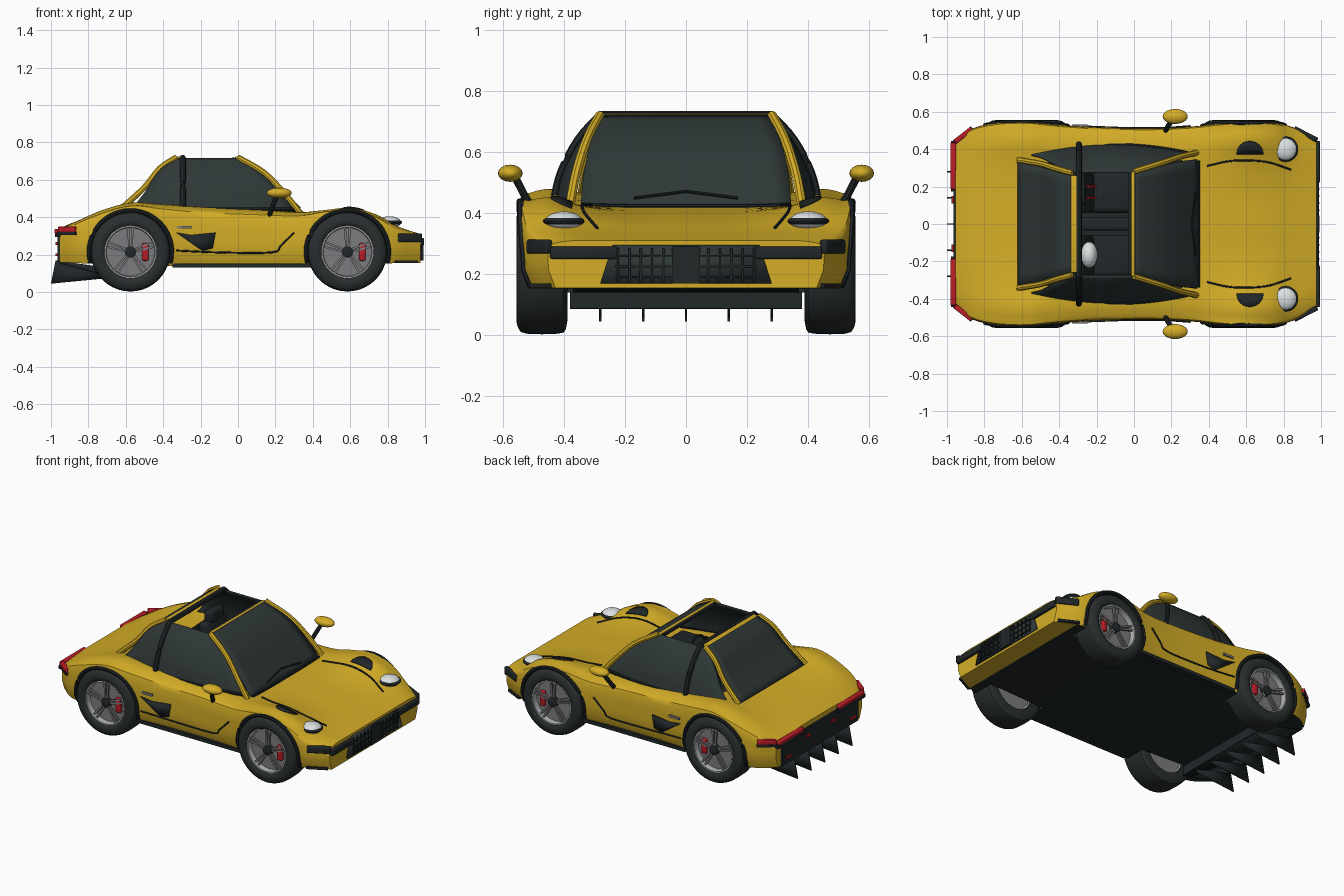
import bpy, bmesh
from math import sin, cos, pi, radians
from mathutils import Vector, Matrix

if "Cube" in bpy.data.objects:
    bpy.data.objects.remove(bpy.data.objects["Cube"])
scene = bpy.context.collection
made = []


def material(name, *rgb):
    m = bpy.data.materials.new(name)
    m.use_nodes = True
    m.diffuse_color = (*rgb, 1)
    node = next(n for n in m.node_tree.nodes if n.type == "BSDF_PRINCIPLED")
    node.inputs["Base Color"].default_value = (*rgb, 1)
    return m


yellow = material("yellow paint", .66, .42, .02)
black = material("black trim", .015, .02, .022)
glass = material("dark glass", .028, .038, .038)
rubber = material("tyre rubber", .022, .027, .028)
grey = material("wheel grey", .2, .2, .21)
silver = material("silver", .45, .46, .47)
white = material("lamp white", .72, .75, .76)
red = material("red", .5, .012, .02)


def finish(name, bm, *mats):
    bmesh.ops.recalc_face_normals(bm, faces=bm.faces)
    me = bpy.data.meshes.new(name)
    bm.to_mesh(me)
    bm.free()
    ob = bpy.data.objects.new(name, me)
    scene.objects.link(ob)
    for m in mats:
        me.materials.append(m)
    made.append(ob)
    return ob


def spline(points, steps=4):
    p = [Vector(q) for q in points]
    p = [p[0] * 2 - p[1]] + p + [p[-1] * 2 - p[-2]]
    out = []
    for a, b, c, d in zip(p, p[1:], p[2:], p[3:]):
        for i in range(steps):
            t = i / steps
            out.append((b * 2 + (c - a) * t + (a * 2 - b * 5 + c * 4 - d) * t * t
                        + (b * 3 - a - c * 3 + d) * t ** 3) / 2)
    return out + [p[-2]]


def loft(name, rows, *mats, ring=False, caps=False, thick=0):
    bm = bmesh.new()
    vs = [[bm.verts.new(p) for p in row] for row in rows]
    n = len(rows[0])
    for a, b in zip(vs, vs[1:]):
        for i in range(n if ring else n - 1):
            j = (i + 1) % n
            bm.faces.new((a[i], a[j], b[j], b[i]))
    if caps:
        bm.faces.new(vs[0])
        bm.faces.new(vs[-1])
    ob = finish(name, bm, *mats)
    if thick:
        mod = ob.modifiers.new("thickness", "SOLIDIFY")
        mod.thickness, mod.offset = thick, 0
    return ob


def tube(name, path, r, mat, sides=8):
    path, rows = [Vector(p) for p in path], []
    for i, p in enumerate(path):
        d = (path[min(i + 1, len(path) - 1)] - path[max(i - 1, 0)]).normalized()
        u = d.cross(Vector((0, 0, 1)) if abs(d.z) < .9 else Vector((1, 0, 0))).normalized()
        v = d.cross(u)
        rows.append([p + u * r * cos(k * 2 * pi / sides) + v * r * sin(k * 2 * pi / sides) for k in range(sides)])
    return loft(name, rows, mat, ring=True, caps=True)


def box(name, loc, size, mat, turn=0, axis="Z", bevel=0):
    bm = bmesh.new()
    m = Matrix.Translation(loc) @ Matrix.Rotation(turn, 4, axis) @ Matrix.Diagonal((*size, 1))
    bmesh.ops.create_cube(bm, size=1, matrix=m)
    if bevel:
        bmesh.ops.bevel(bm, geom=bm.edges[:], offset=bevel, segments=3, profile=.5, affect="EDGES")
    return finish(name, bm, mat)


def ball(name, loc, radii, mat):
    bm = bmesh.new()
    bmesh.ops.create_uvsphere(bm, u_segments=24, v_segments=14, radius=1,
                              matrix=Matrix.Translation(loc) @ Matrix.Diagonal((*radii, 1)))
    return finish(name, bm, mat)


def lathe(name, profile, x, z, s, *mats, n=40, caps=False):
    rows = [[(x + r * cos(k * 2 * pi / n), s * y, z + r * sin(k * 2 * pi / n)) for k in range(n)] for r, y in profile]
    return loft(name, rows, *mats, ring=True, caps=caps)


def plate(name, pts, mat, thick=.008):
    bm = bmesh.new()
    bm.faces.new([bm.verts.new(p) for p in pts])
    ob = finish(name, bm, mat)
    mod = ob.modifiers.new("thickness", "SOLIDIFY")
    mod.thickness, mod.offset = thick, 0
    return ob


# Body shell: x, half width, bottom, shoulder, fender crest, centre
stations = [(-.955, .44, .16, .3, .33, .34), (-.86, .51, .155, .35, .38, .38), (-.72, .54, .15, .4, .44, .42),
            (-.57, .545, .145, .435, .478, .45), (-.42, .53, .14, .42, .47, .455), (-.2, .515, .14, .4, .455, .45),
            (.1, .51, .14, .39, .44, .44), (.32, .52, .14, .385, .427, .42), (.45, .535, .14, .405, .437, .41),
            (.6, .545, .145, .42, .45, .395), (.74, .54, .15, .38, .415, .37), (.85, .515, .155, .32, .353, .34),
            (.975, .45, .155, .285, .31, .31)]
rows = []
for x, w, zb, zs, zf, zc in spline(stations):
    half = [(0, zb), (.95, zb)] + [tuple(v) for v in spline(
        [(1, zb + .06), (1, zs), (.94, zs + .7 * (zf - zs)), (.8, zf), (.6, .4 * zf + .6 * zc), (.3, zc), (0, zc)], 3)]
    rows.append([(x, y * w, z) for y, z in half] + [(x, -y * w, z) for y, z in half[-2:0:-1]])
body = loft("body_shell", rows, yellow, black, ring=True, caps=True)
for f in body.data.polygons:
    c = f.center
    if c.z < .165 and f.normal.z < -.9 and c.x < .85:
        f.material_index = 1

# Wheel arches and cockpit are cut away
axles, hub_z, sides = (-.575, .585), .215, (1, -1)
cutters = [box("cockpit_cutter", (-.1, 0, .45), (.72, .68, .5), yellow)]
cutters += [lathe("arch_cutter", [(.214, .37), (.214, .7)], x, hub_z, s, yellow, caps=True) for x in axles for s in sides]
for c in cutters:
    c.data.materials.append(black)
    for f in c.data.polygons:
        f.material_index = 1
    mod = body.modifiers.new("cut", "BOOLEAN")
    mod.operation, mod.solver, mod.object = "DIFFERENCE", "EXACT", c
    bpy.context.view_layer.objects.active = body
    bpy.ops.object.modifier_apply(modifier=mod.name)
    made.remove(c)
    bpy.data.objects.remove(c)
bpy.context.view_layer.update()


def on_side(x, z, s, lift=.003):
    hit, p, *_ = body.ray_cast((x, 2 * s, z), (0, -s, 0))
    return Vector((x, (abs(p.y) if hit and p.y * s > .4 else .5) * s + lift * s, z))


def on_top(x, y, lift=.003):
    hit, p, *_ = body.ray_cast((x, y, 2), (0, 0, -1))
    return Vector((x, y, (p.z if hit else .4) + lift))


# Cabin profiles: x, half width, height from base to roof
front_edge = [tuple(v) for v in spline([(.335, .345, .42), (.25, .335, .525), (.14, .31, .638), (0, .275, .72)])]
rear_edge = [tuple(v) for v in spline([(-.62, .33, .45), (-.5, .31, .56), (-.42, .285, .66), (-.33, .26, .72)])]
span = [i / 6 - 1 for i in range(13)]
loft("windscreen", [[(x, y * k, z) for k in span] for x, y, z in front_edge], glass, thick=.008)
loft("rear_window", [[(x, y * k, z) for k in span] for x, y, z in rear_edge], glass, thick=.008)
# Side glass: rear x, front x, bulge, height, end tuck
side_rows = spline([(-.58, .31, .425, .43, .05), (-.5, .235, .4, .53, .045),
                    (-.43, .135, .345, .635, .025), (-.34, 0, .275, .715, 0)])
for s in sides:
    grid = [[((a + b) / 2 + (b - a) / 2 * k, s * (y - t * k * k), z) for k in span] for a, b, y, z, t in side_rows]
    loft("side_window", grid, glass, thick=.008)
    tube("window_sill", [Vector(p) + Vector((0, 0, .012)) for p in grid[0]], .009, black)
    tube("front_pillar", [(x, s * (y + .03 * (.74 - z) / .3 + .004), z) for x, y, z in front_edge], .016, yellow)
    tube("rear_pillar", [(x, s * (y + .012), z) for x, y, z in rear_edge], .016, yellow)
hoop = [(-.295, y + .006, z + .003) for _, _, y, z, _ in side_rows]
tube("roll_hoop", hoop + [(x, -y, z) for x, y, z in hoop[::-1]], .016, black)
box("rear_header", (-.31, 0, .715), (.055, .52, .02), yellow, bevel=.006)
box("front_header", (-.005, 0, .716), (.02, .56, .018), yellow, bevel=.005)
box("front_header_seal", (-.022, 0, .712), (.018, .54, .016), black)
tube("windscreen_seal", [on_top(.345, .34 * k) for k in span], .007, black)
tube("wiper", [on_top(.33, -.17, .03), on_top(.31, 0, .05), on_top(.33, .17, .03)], .005, black)

# Interior
box("dashboard", (.16, 0, .41), (.2, .66, .08), black, bevel=.02)
box("console", (-.1, 0, .26), (.5, .07, .14), black, bevel=.015)
for s in sides:
    box("seat_cushion", (-.12, .17 * s, .26), (.24, .22, .1), black, bevel=.025)
    box("seat_back", (-.27, .17 * s, .41), (.07, .22, .34), black, -.2, "Y", .025)
    for k in (-.03, .03):
        box("belt", (-.226, .17 * s + k, .44), (.012, .015, .2), red if s > 0 else black, -.2, "Y")
box("passenger_headrest", (-.29, .17, .6), (.06, .14, .08), black, bevel=.02)
ball("white_headrest", (-.24, -.165, .56), (.045, .07, .055), white)
tube("steering_wheel", [(.02 + .02 * sin(a), -.17 + .075 * cos(a), .45 + .07 * sin(a))
                        for a in [k * pi / 12 for k in range(25)]], .009, black)

# Wheels
tyre = [(.138, .5), (.14, .545), (.165, .555), (.195, .547), (.21, .522), (.21, .42), (.195, .393), (.14, .39), (.138, .42)]
for x in axles:
    for s in sides:
        lathe("tyre", spline(tyre, 2), x, hub_z, s, rubber)
        lathe("rim", [(.138, .41), (.142, .545), (.132, .545), (.128, .5)], x, hub_z, s, silver)
        lathe("brake_disc", [(.13, .42), (.13, .51)], x, hub_z, s, grey, caps=True)
        lathe("hub", [(.03, .5), (.03, .54), (.018, .546)], x, hub_z, s, black, n=20, caps=True)
        box("caliper", (x + .08, .515 * s, hub_z), (.035, .03, .095), red, bevel=.008)
        for k in range(5):
            a = k * 2 * pi / 5 + pi / 2
            for d in (-.12, .12):
                box("spoke", (x + .08 * cos(a + d), .528 * s, hub_z + .08 * sin(a + d)),
                    (.11, .012, .011), grey, -a - d / 2, "Y")
        arc = [radians(-15 + 210 * k / 28) for k in range(29)]
        tube("arch_lip", [on_side(x + .222 * cos(a), hub_z + .222 * sin(a), s, 0) for a in arc], .011, black)

# Side details, lamps, mirrors and hood details
for s in sides:
    tube("door_crease", [on_side(x, z, s) for x, z in
                         spline([(-.33, .222), (-.1, .212), (.18, .212), (.23, .25), (.3, .32)])], .005, black)
    plate("side_vent", [on_side(x, z, s) for x, z in
                        ((-.33, .318), (-.25, .305), (-.12, .318), (-.135, .235), (-.19, .22))], black)
    box("door_handle", on_side(-.285, .347, s), (.075, .012, .014), grey)
    box("sill", (.02, .49 * s, .143), (.74, .04, .022), black)
    tube("mirror_stalk", [(.165, .49 * s, .4), (.185, .53 * s, .46), (.21, .56 * s, .52)], .013, black)
    ball("mirror", (.22, .575 * s, .53), (.067, .04, .028), yellow)
    lamp = on_top(.81, .4 * s, 0)
    ball("headlamp_ring", lamp, (.068, .068, .02), black)
    ball("headlamp", lamp, (.061, .061, .032), white)
    tube("hood_line", [on_top(x, y * s) for x, y in
                       spline([(.39, .31), (.5, .335), (.6, .34), (.72, .33), (.84, .29)])], .005, black)
    dome = [pi * k / 12 for k in range(13)]
    loft("fender_vent", [[on_top(.62 + .072 * cos(a), s * (.373 + h * .07 * sin(a)), .004) for a in dome]
                         for h in (0, .5, 1)], black, thick=.006)
    box("nose_strip", (.981, .335 * s, .27), (.026, .22, .04), black, bevel=.006)
    box("nose_corner", (.918, .48 * s, .29), (.14, .026, .045), black, radians(-27 * s), bevel=.006)
    box("nose_lower_lip", (.9, .475 * s, .163), (.13, .02, .014), black, radians(-27 * s))
    box("tail_lamp", (-.966, .31 * s, .325), (.03, .25, .024), red, bevel=.005)
    box("tail_lamp_trim", (-.963, .31 * s, .304), (.032, .27, .02), black)
    box("tail_corner_lamp", (-.912, .475 * s, .335), (.115, .026, .03), red, radians(38 * s), bevel=.005)
    box("tail_corner_trim", (-.912, .475 * s, .314), (.12, .026, .016), black, radians(38 * s))
    box("reflector", (-.969, .13 * s, .26), (.012, .04, .015), red)
    box("fog_lamp", (-.969, .33 * s, .2), (.012, .05, .015), red)

# Grille
plate("grille", [(.979, y, z) for y, z in ((-.28, .17), (.28, .17), (.24, .295), (-.24, .295))], glass)
for k in range(-6, 7):
    box("grille_slat", (.984, k * .037, .23), (.014, .007, .11), black)
for z in (.19, .225, .26):
    box("grille_bar", (.982, 0, z), (.012, .46, .006), black)
box("grille_centre", (.985, 0, .23), (.014, .09, .12), black)

# Tail panel and diffuser
box("tail_panel", (-.957, 0, .235), (.018, .78, .15), black)
plate("diffuser", [(-.7, -.38, .09), (-.7, .38, .09), (-.95, .38, .155), (-.95, -.38, .155)], black)
box("diffuser_front", (-.7, 0, .118), (.01, .76, .06), black)
for k in range(-2, 3):
    plate("diffuser_fin", [(x, .14 * k, z) for x, z in ((-1, .045), (-.975, .17), (-.7, .13), (-.72, .072))], black)

bpy.ops.object.select_all(action="DESELECT")
for ob in made:
    ob.select_set(True)
bpy.context.view_layer.objects.active = body
bpy.ops.object.shade_smooth_by_angle(angle=radians(38))
